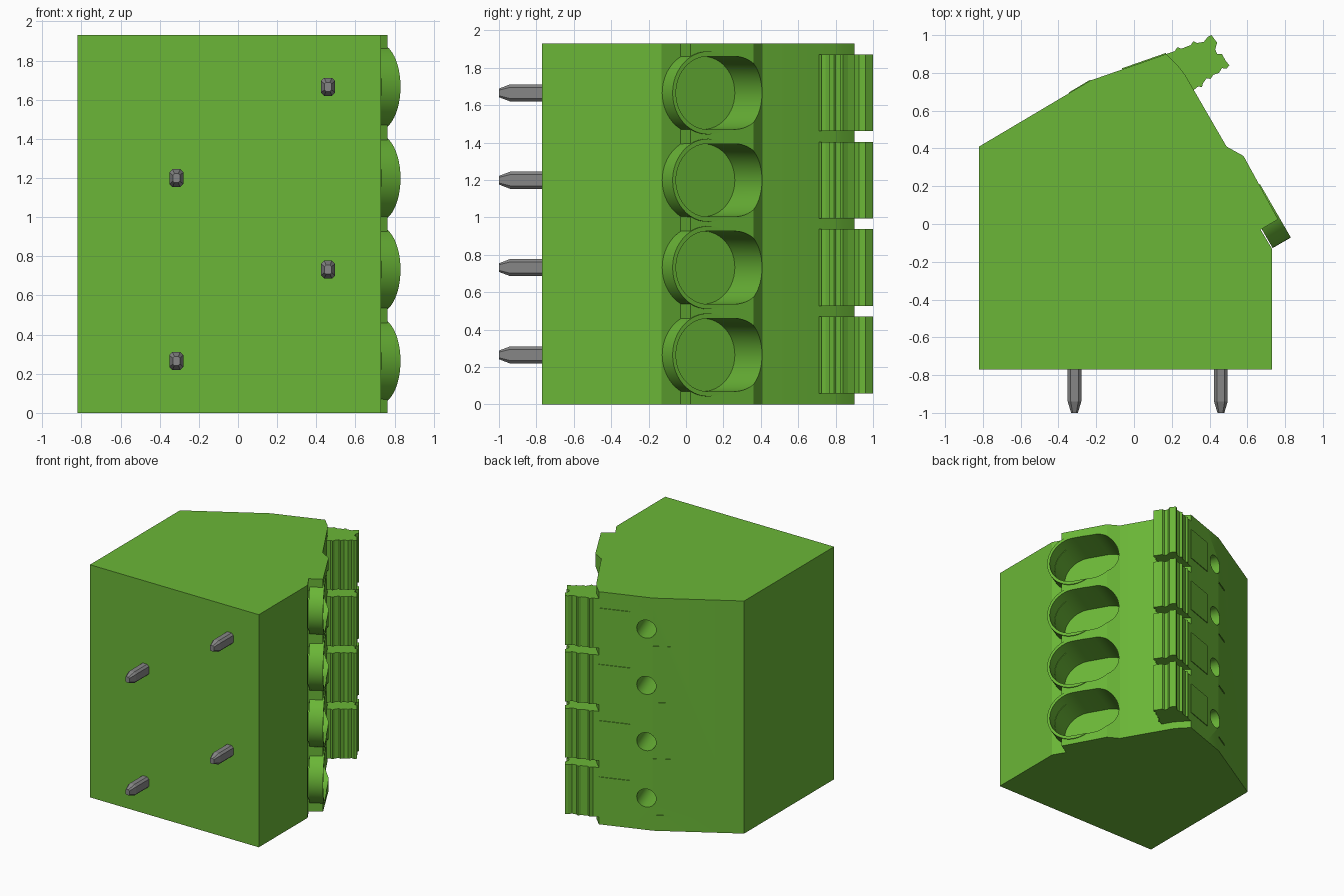
import bpy, bmesh, math
from mathutils import Vector, Matrix

if "Cube" in bpy.data.objects:
    bpy.data.objects.remove(bpy.data.objects["Cube"], do_unlink=True)


def material(name, rgb, rough):
    m = bpy.data.materials.new(name)
    m.use_nodes = True
    m.diffuse_color = (*rgb, 1)
    b = m.node_tree.nodes["Principled BSDF"]
    b.inputs["Base Color"].default_value = (*rgb, 1)
    b.inputs["Roughness"].default_value = rough
    return m


GREEN = material("green plastic", (0.145, 0.47, 0.038), 0.6)
GREY = material("grey metal", (0.24, 0.24, 0.24), 0.5)

HEIGHT = 1.93
POLES = [0.265 + 0.467 * i for i in range(4)]


def frame(origin, x_axis, y_axis):
    """Matrix whose local z points along x_axis cross y_axis."""
    x, y = Vector(x_axis).normalized(), Vector(y_axis).normalized()
    m = Matrix((x, y, x.cross(y))).transposed().to_4x4()
    m.translation = Vector(origin)
    return m


def loft(bm, pts, steps, mat):
    """Stack scaled copies of a 2D outline at (depth, scale) steps and cap the ends."""
    rings = [[bm.verts.new(mat @ Vector((x * s, y * s, d))) for x, y in pts]
             for d, s in steps]
    n = len(pts)
    for a, b in zip(rings, rings[1:]):
        for i in range(n):
            j = (i + 1) % n
            bm.faces.new((a[i], a[j], b[j], b[i]))
    bm.faces.new(rings[0][::-1])
    bm.faces.new(rings[-1])


def make(name, bm, mat):
    bmesh.ops.recalc_face_normals(bm, faces=bm.faces[:])
    me = bpy.data.meshes.new(name)
    bm.to_mesh(me)
    bm.free()
    me.materials.append(mat)
    ob = bpy.data.objects.new(name, me)
    bpy.context.collection.objects.link(ob)
    return ob


def solid(name, pts, steps, mat, colour=GREEN):
    bm = bmesh.new()
    loft(bm, pts, steps, mat)
    return make(name, bm, colour)


def slot(r, length=0.0, n=24):
    """Rounded slot outline along local x; a circle when length is zero."""
    pts = []
    for side, start in ((length, -90), (0, 90)):
        for i in range(n + (1 if length else 0)):
            a = math.radians(start + 180 * i / n)
            pts.append((side + r * math.cos(a), r * math.sin(a)))
    return pts


def rect(x0, x1, y0, y1):
    return [(x0, y0), (x1, y0), (x1, y1), (x0, y1)]


def cut(ob, cutter):
    mod = ob.modifiers.new("cut", 'BOOLEAN')
    mod.operation, mod.solver, mod.object = 'DIFFERENCE', 'EXACT', cutter
    bpy.context.view_layer.update()
    me = bpy.data.meshes.new_from_object(
        ob.evaluated_get(bpy.context.evaluated_depsgraph_get()))
    ob.modifiers.clear()
    ob.data = me


def smooth(ob):
    bpy.ops.object.select_all(action='DESELECT')
    ob.select_set(True)
    bpy.context.view_layer.objects.active = ob
    bpy.ops.object.shade_smooth_by_angle(angle=math.radians(25))


UP = (0, 0, 1)
SLOPE = (-0.5, 0.866, 0)       # up the wire entry face
BACK = (-0.944, -0.33, 0)      # along the upper back face


def slope_frame(y, z):
    return frame((0.58 - (y - 0.36) * 0.577, y, z), SLOPE, UP)


def back_frame(x, z):
    return frame((x, 0.84 + 0.35 * x, z), BACK, UP)


# Housing
flat = Matrix.Identity(4)
profile = [(-0.82, -0.77), (0.73, -0.77), (0.73, -0.13), (0.67, -0.03),
           (0.763, 0.025), (0.58, 0.36), (0.49, 0.41), (0.27, 0.79),
           (0.235, 0.835), (0.17, 0.90), (-0.06, 0.819), (-0.23, 0.76),
           (-0.82, 0.41)]
housing = solid("housing", profile, [(0, 1), (HEIGHT, 1)], flat)

# Wire entry slots and round test holes are cut out
bm = bmesh.new()
for z in POLES:
    loft(bm, slot(0.195, 0.17), [(-0.34, 1), (0.1, 1)], slope_frame(0.115, z))
    loft(bm, slot(0.075), [(-0.3, 1), (0.1, 1)], back_frame(-0.18, z))
cutter = make("entry_cutter", bm, GREEN)
cutter.hide_render = True
cut(housing, cutter)

# Round collars at the lower end of each entry
collars = []
for i, z in enumerate(POLES):
    c = solid(f"entry_collar_{i + 1}", slot(0.222),
              [(-0.11, 1), (0.001, 1)], slope_frame(0.12, z))
    cut(c, cutter)
    collars.append(c)
bpy.data.objects.remove(cutter, do_unlink=True)
for ob in [housing] + collars:
    smooth(ob)

# Ribbed release levers with their raised back plates
lever = [(0.15, 0.88), (0.17, 0.90), (0.215, 0.915), (0.23, 0.936), (0.25, 0.928),
         (0.30, 0.947), (0.315, 0.968), (0.335, 0.958), (0.37, 0.965),
         (0.39, 0.99), (0.41, 1.0), (0.44, 0.96), (0.43, 0.925),
         (0.44, 0.90), (0.465, 0.90), (0.485, 0.865), (0.505, 0.84),
         (0.49, 0.823), (0.465, 0.825), (0.45, 0.80), (0.42, 0.79),
         (0.405, 0.768), (0.385, 0.772), (0.365, 0.745), (0.36, 0.725),
         (0.34, 0.728), (0.31, 0.705), (0.25, 0.80)]
for i, z in enumerate(POLES):
    solid(f"release_lever_{i + 1}", lever, [(z - 0.205, 1), (z + 0.205, 1)], flat)
    solid(f"lever_plate_{i + 1}", rect(0, 0.245, -0.13, 0.13),
          [(-0.01, 1), (0.006, 1)], back_frame(0.17, z))
    solid(f"back_rib_{i + 1}", rect(0, 0.13, -0.006, 0.006),
          [(-0.01, 1), (0.004, 1)],
          frame((-0.23, 0.76, z - 0.14), (-0.86, -0.51, 0), UP))

# Solder pins with chamfered section and tapered tips
a, b, c = 0.036, 0.046, 0.016
pin = [(a, c - b), (a, b - c), (a - c, b), (c - a, b),
       (-a, b - c), (-a, c - b), (c - a, -b), (a - c, -b)]
for i, z in enumerate(POLES):
    x = 0.46 if i % 2 else -0.315
    solid(f"solder_pin_{i + 1}", pin, [(-0.05, 1), (0.17, 1), (0.23, 0.5)],
          frame((x, -0.77, z), (1, 0, 0), UP), GREY)
